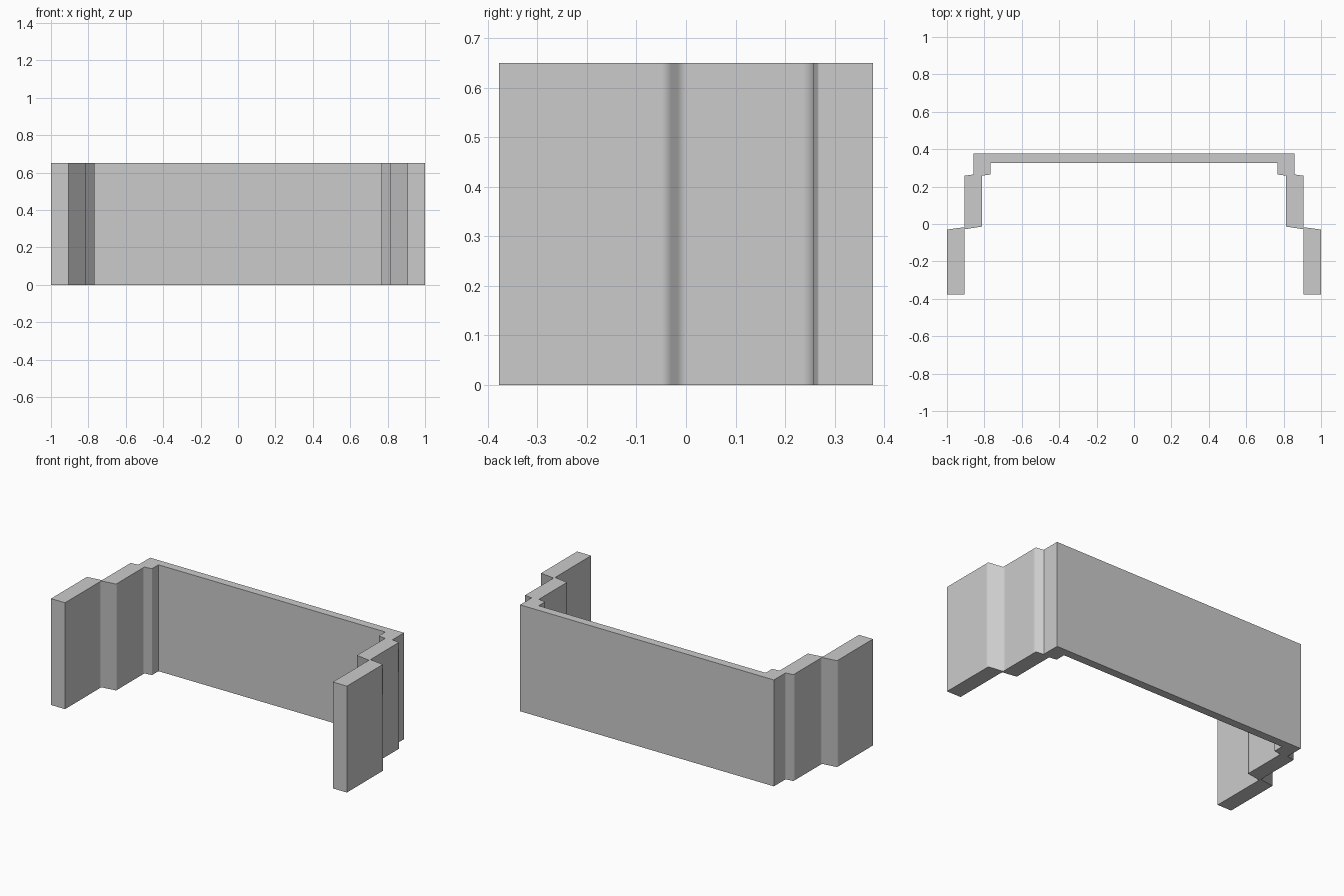
import bpy, bmesh, math
from mathutils import Vector

if "Cube" in bpy.data.objects:
    bpy.data.objects.remove(bpy.data.objects["Cube"])

HEIGHT = 0.65
BACK = 0.377

# Right half of the footprint, outer side from front tip to back corner
outer = [(1.0, -BACK), (1.0, -0.05), (1.0, -0.03), (0.907, -0.017), (0.907, 0.002),
         (0.907, 0.235), (0.907, 0.258), (0.858, 0.265), (0.858, 0.269), (0.858, BACK)]
# Inner side from back corner to front tip
inner = [(0.767, 0.327), (0.767, 0.269), (0.767, 0.265), (0.814, 0.258), (0.814, 0.235),
         (0.814, 0.002), (0.814, -0.014), (0.905, -0.028), (0.905, -0.05), (0.905, -BACK)]


def mirrored(points):
    return [(-x, y) for x, y in reversed(points)]


# Full closed footprint, counter-clockwise
outline = outer + mirrored(outer) + mirrored(inner) + inner

# Stepped wall: extrude the footprint upward
bm = bmesh.new()
base = bm.faces.new([bm.verts.new((x, y, 0)) for x, y in outline])
result = bmesh.ops.extrude_face_region(bm, geom=[base])
top_verts = [g for g in result["geom"] if isinstance(g, bmesh.types.BMVert)]
bmesh.ops.translate(bm, vec=Vector((0, 0, HEIGHT)), verts=top_verts)
bmesh.ops.recalc_face_normals(bm, faces=bm.faces[:])

mesh = bpy.data.meshes.new("stepped_wall")
bm.to_mesh(mesh)
bm.free()
wall = bpy.data.objects.new("stepped_wall", mesh)
bpy.context.collection.objects.link(wall)

# Soft shading across the steps, hard square corners
bpy.context.view_layer.objects.active = wall
wall.select_set(True)
bpy.ops.object.shade_smooth_by_angle(angle=math.radians(85))
